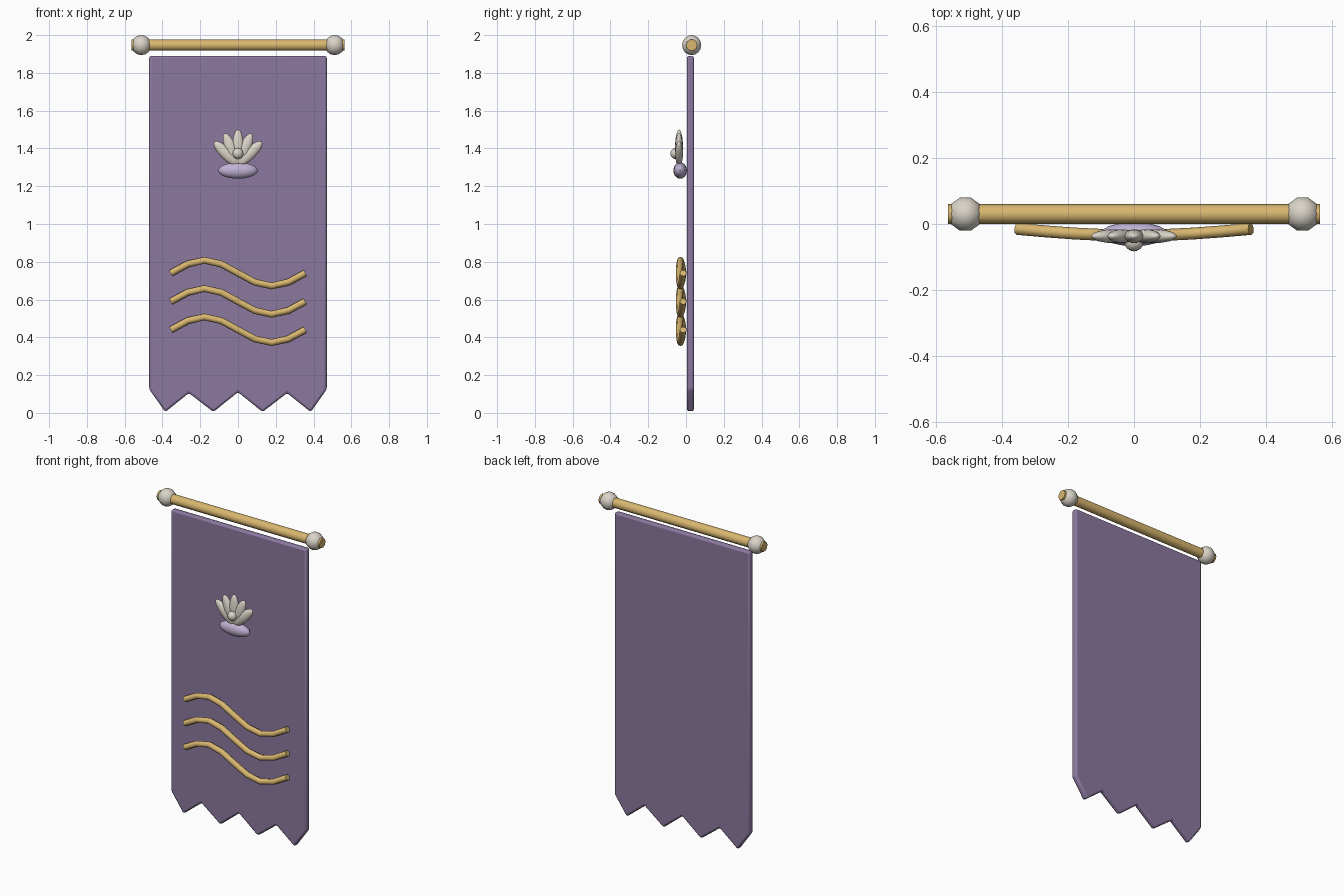
import bpy, bmesh, math
from mathutils import Matrix, Vector

cube = bpy.data.objects.get("Cube")
if cube:
    bpy.data.objects.remove(cube, do_unlink=True)


def make_material(name, rgb):
    mat = bpy.data.materials.new(name)
    mat.use_nodes = True
    mat.diffuse_color = (*rgb, 1)
    bsdf = next(n for n in mat.node_tree.nodes if n.type == 'BSDF_PRINCIPLED')
    bsdf.inputs["Base Color"].default_value = (*rgb, 1)
    return mat


purple = make_material("purple cloth", (0.26, 0.19, 0.35))
gold = make_material("gold", (0.69, 0.47, 0.16))
pearl_white = make_material("pearl white", (0.70, 0.66, 0.58))
lavender = make_material("lavender", (0.53, 0.45, 0.66))


def select_only(obj):
    bpy.ops.object.select_all(action='DESELECT')
    obj.select_set(True)
    bpy.context.view_layer.objects.active = obj


def finish(obj, mat, smooth=40):
    obj.data.materials.append(mat)
    select_only(obj)
    bpy.ops.object.shade_smooth_by_angle(angle=math.radians(smooth))


def from_bmesh(name, bm, mat, smooth=40):
    mesh = bpy.data.meshes.new(name)
    bm.to_mesh(mesh)
    bm.free()
    obj = bpy.data.objects.new(name, mesh)
    bpy.context.collection.objects.link(obj)
    finish(obj, mat, smooth)
    return obj


def ellipsoid(name, centre, radii, mat, turn=Matrix(), segments=16, rings=10):
    bm = bmesh.new()
    bmesh.ops.create_uvsphere(bm, u_segments=segments, v_segments=rings, radius=1)
    bm.transform(Matrix.Translation(centre) @ turn @ Matrix.Diagonal((*radii, 1)))
    return from_bmesh(name, bm, mat)


# Cloth: right half of the outline, mirrored, then thickened and bevelled
half = [(0, 0.11), (0.13, 0.005), (0.26, 0.105), (0.385, 0.005), (0.47, 0.125), (0.47, 1.89)]
outline = half + [(-x, z) for x, z in reversed(half[1:])]
bm = bmesh.new()
face = bm.faces.new([bm.verts.new((x, 0.005, z)) for x, z in outline])
back = bmesh.ops.extrude_face_region(bm, geom=[face], use_keep_orig=True)
for v in back["geom"]:
    if isinstance(v, bmesh.types.BMVert):
        v.co.y += 0.037
bmesh.ops.recalc_face_normals(bm, faces=bm.faces)
cloth = from_bmesh("cloth", bm, purple, 30)
bevel = cloth.modifiers.new("soft edge", 'BEVEL')
bevel.width = 0.011
bevel.segments = 2
bevel.limit_method = 'ANGLE'

# Hanging rod with a ball near each end
bm = bmesh.new()
bmesh.ops.create_cone(bm, cap_ends=True, segments=10, radius1=0.03, radius2=0.03, depth=1.13)
bm.transform(Matrix.Translation((0, 0.03, 1.947)) @ Matrix.Rotation(math.pi / 2, 4, 'Y'))
from_bmesh("rod", bm, gold)
for side, label in ((1, "left"), (-1, "right")):
    ellipsoid(f"{label}_rod_ball", (side * 0.512, 0.03, 1.947), (0.053,) * 3, pearl_white,
              Matrix.Rotation(math.pi / 2, 4, 'Z'), 10, 8)

# Three wavy cords, bowed gently away from the cloth
for i in range(3):
    curve = bpy.data.curves.new(f"wave_{i + 1}", 'CURVE')
    curve.dimensions = '3D'
    curve.bevel_depth = 0.018
    curve.bevel_resolution = 2
    curve.use_fill_caps = True
    spline = curve.splines.new('POLY')
    spline.points.add(8)
    for k, p in enumerate(spline.points):
        t = k / 8
        p.co = (0.71 * (t - 0.5), -0.015 - 0.02 * math.sin(math.pi * t),
                0.74 - 0.15 * i + 0.068 * math.sin(2 * math.pi * t), 1)
    obj = bpy.data.objects.new(curve.name, curve)
    bpy.context.collection.objects.link(obj)
    select_only(obj)
    bpy.ops.object.convert(target='MESH')
    finish(bpy.context.object, gold, 50)

# Shell emblem: fan of petals, base and pearl
hinge = Vector((0, -0.037, 1.31))
for i in range(-2, 3):
    turn = Matrix.Rotation(math.radians(22.5 * i), 4, 'Y')
    reach = 0.095 - 0.003 * abs(i)
    centre = hinge + turn @ Vector((0, 0, reach))
    ellipsoid(f"shell_petal_{i + 3}", centre, (0.031, 0.021, reach), pearl_white, turn)
ellipsoid("shell_base", (0, -0.031, 1.283), (0.105, 0.036, 0.043), lavender)
ellipsoid("shell_pearl", (0, -0.054, 1.373), (0.029,) * 3, pearl_white)
